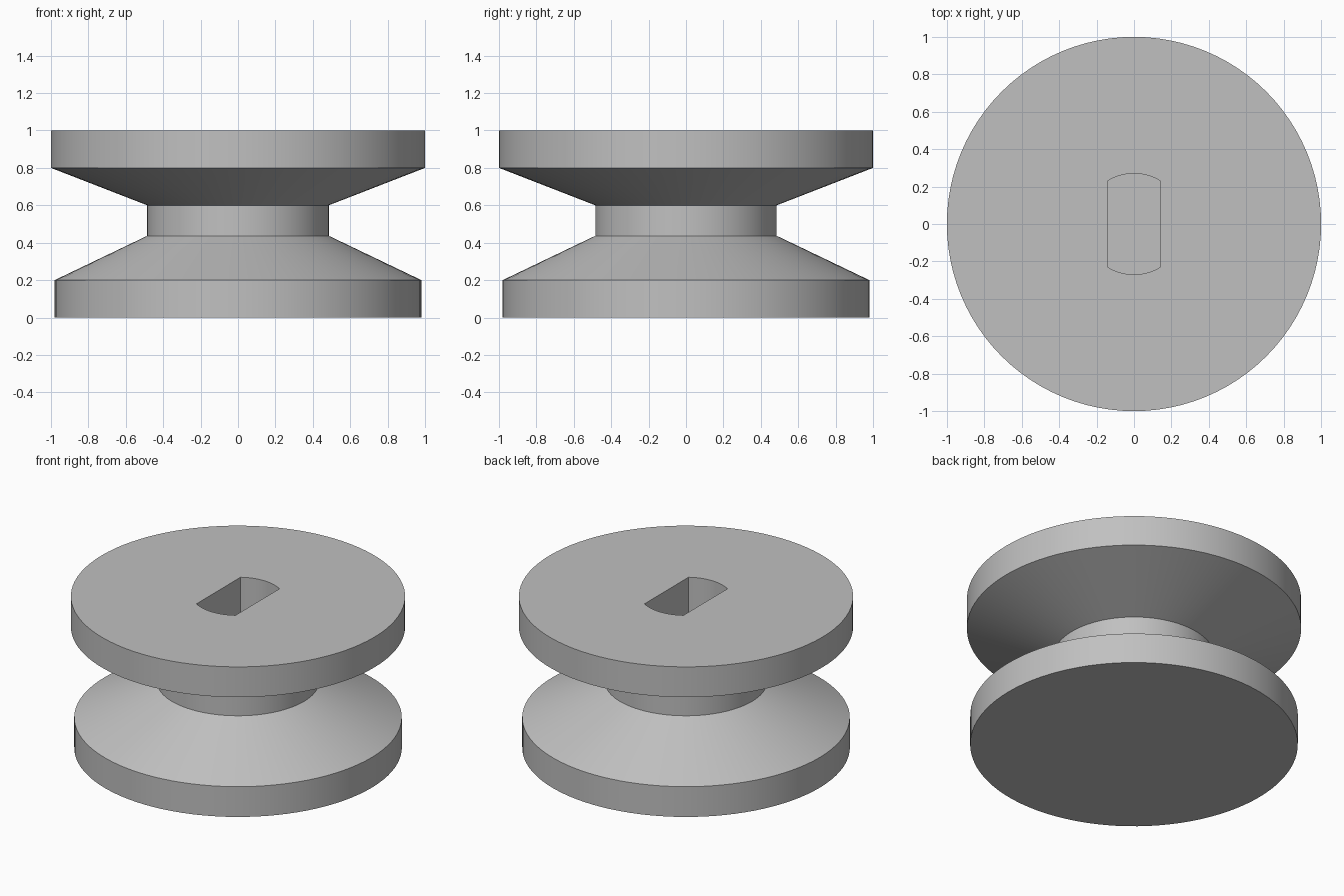
import bpy
import bmesh
import math
from mathutils import Vector

old = bpy.data.objects.get("Cube")
if old:
    bpy.data.objects.remove(old, do_unlink=True)

SIDES = 96
SLOT_RADIUS, SLOT_HALF_WIDTH, SLOT_FLOOR = 0.27, 0.142, 0.4

# Plain grey material
grey = bpy.data.materials.new("plain grey")
grey.use_nodes = True
colour = (0.53, 0.53, 0.53, 1)
grey.diffuse_color = colour
grey.node_tree.nodes["Principled BSDF"].inputs["Base Color"].default_value = colour


def add_object(name, bm):
    bmesh.ops.recalc_face_normals(bm, faces=bm.faces)
    mesh = bpy.data.meshes.new(name)
    bm.to_mesh(mesh)
    bm.free()
    mesh.materials.append(grey)
    obj = bpy.data.objects.new(name, mesh)
    bpy.context.collection.objects.link(obj)
    return obj


# Grooved wheel: loops of the profile joined by walls, with flat caps
profile = [(0.98, 0), (0.98, 0.2), (0.485, 0.437), (0.485, 0.6), (1, 0.8), (1, 1)]
bm = bmesh.new()
angles = [math.tau * i / SIDES for i in range(SIDES)]
rings = [[bm.verts.new((r * math.cos(a), r * math.sin(a), z)) for a in angles]
         for r, z in profile]
for low, high in zip(rings, rings[1:]):
    for i in range(SIDES):
        j = (i + 1) % SIDES
        bm.faces.new((low[i], low[j], high[j], high[i]))
bm.faces.new(rings[0])
bm.faces.new(rings[-1])
wheel = add_object("grooved_wheel", bm)

# Blind shaft slot: two round ends joined by two flat sides
bm = bmesh.new()
half = math.asin(SLOT_HALF_WIDTH / SLOT_RADIUS)
outline = []
for centre in (math.pi / 2, -math.pi / 2):
    for i in range(17):
        a = centre - half + 2 * half * i / 16
        outline.append(bm.verts.new((SLOT_RADIUS * math.cos(a),
                                     SLOT_RADIUS * math.sin(a), SLOT_FLOOR)))
floor = bm.faces.new(outline)
top = bmesh.ops.extrude_face_region(bm, geom=[floor], use_keep_orig=True)
moved = [v for v in top["geom"] if isinstance(v, bmesh.types.BMVert)]
bmesh.ops.translate(bm, verts=moved, vec=Vector((0, 0, 0.8)))
cutter = add_object("shaft_slot_cutter", bm)
cutter.hide_render = True

# Cut the slot, then smooth the round walls
cut = wheel.modifiers.new("shaft slot", 'BOOLEAN')
cut.operation = 'DIFFERENCE'
cut.solver = 'EXACT'
cut.object = cutter
bpy.ops.object.select_all(action='DESELECT')
wheel.select_set(True)
bpy.context.view_layer.objects.active = wheel
bpy.ops.object.modifier_apply(modifier=cut.name)
bpy.data.objects.remove(cutter, do_unlink=True)
bpy.ops.object.shade_smooth_by_angle(angle=math.radians(20))
